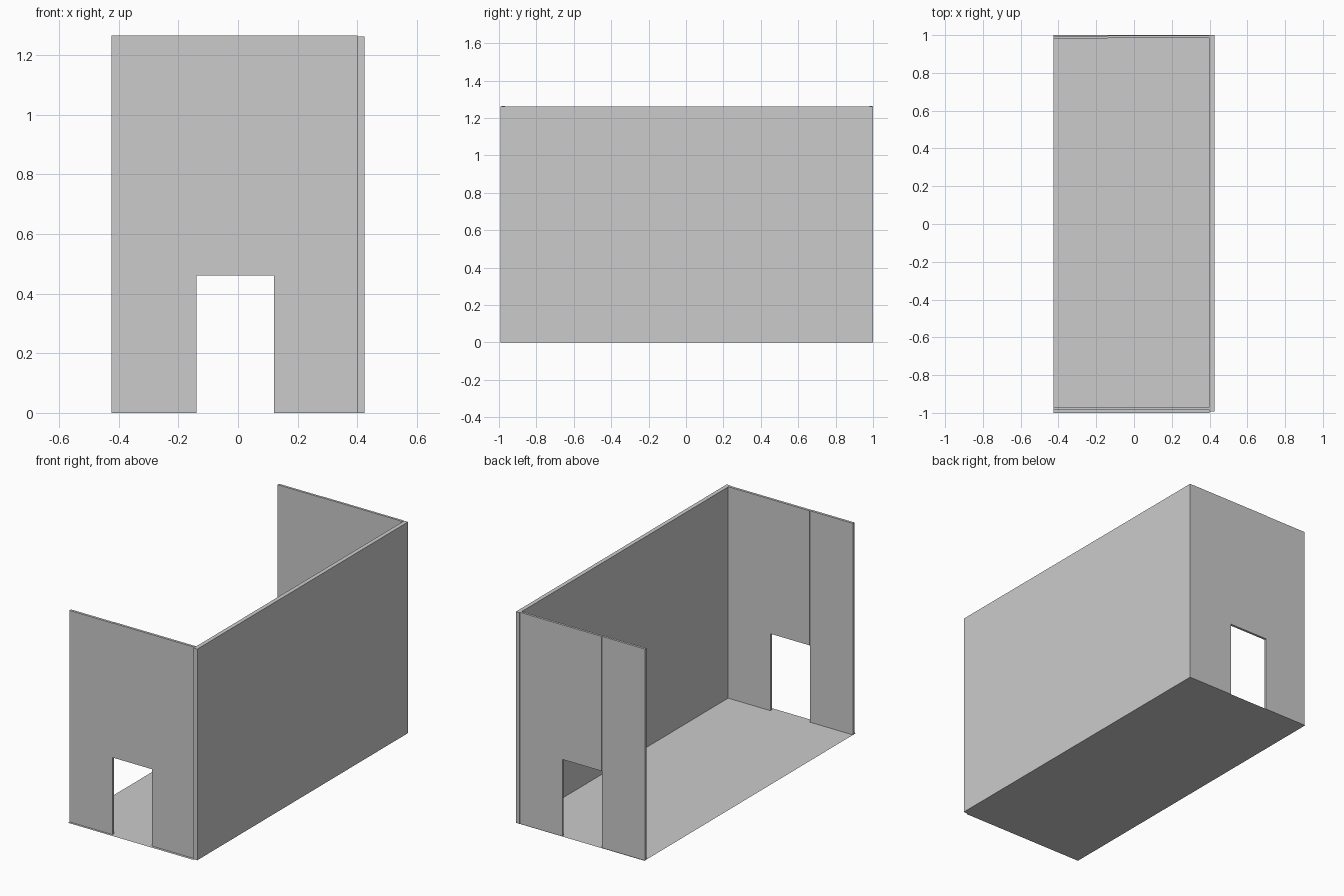
import bpy, bmesh

if "Cube" in bpy.data.objects:
    bpy.data.objects.remove(bpy.data.objects["Cube"])

H = 1.265            # wall height
L, R = -0.425, 0.40  # span of the end walls
D0, D1, DH = -0.14, 0.12, 0.46  # doorway


def slab(name, outline, y0, y1):
    """Extrude an x/z outline from y0 to y1."""
    bm = bmesh.new()
    face = bm.faces.new([bm.verts.new((x, y0, z)) for x, z in outline])
    ext = bmesh.ops.extrude_face_region(bm, geom=[face])
    verts = [v for v in ext["geom"] if isinstance(v, bmesh.types.BMVert)]
    bmesh.ops.translate(bm, verts=verts, vec=(0, y1 - y0, 0))
    bmesh.ops.recalc_face_normals(bm, faces=bm.faces)
    me = bpy.data.meshes.new(name)
    bm.to_mesh(me)
    bm.free()
    ob = bpy.data.objects.new(name, me)
    bpy.context.collection.objects.link(ob)


def rect(x0, x1, z0, z1):
    return [(x0, z0), (x1, z0), (x1, z1), (x0, z1)]


def end_wall(name, y0, y1, step):
    # Narrow side panel, slightly stepped from the rest
    slab(name + "_side_panel", rect(L, D0, 0, H), y0, y1)
    # Header and wide panel around the doorway
    slab(name + "_door_panel",
         [(D0, DH), (D1, DH), (D1, 0), (R, 0), (R, H), (D0, H)],
         y0 + step, y1 + step)


end_wall("front_wall", -0.986, -0.971, 0.002)
end_wall("back_wall", 0.982, 0.996, 0.002)

# Long side wall
slab("right_wall", rect(R, 0.425, 0, H - 0.002), -0.992, 1.0)

# Floor sheet
bpy.ops.mesh.primitive_plane_add(size=1, location=((L + R) / 2, 0, 0))
floor = bpy.context.object
floor.name = "floor"
floor.scale = (R - L, 2.0, 1)
